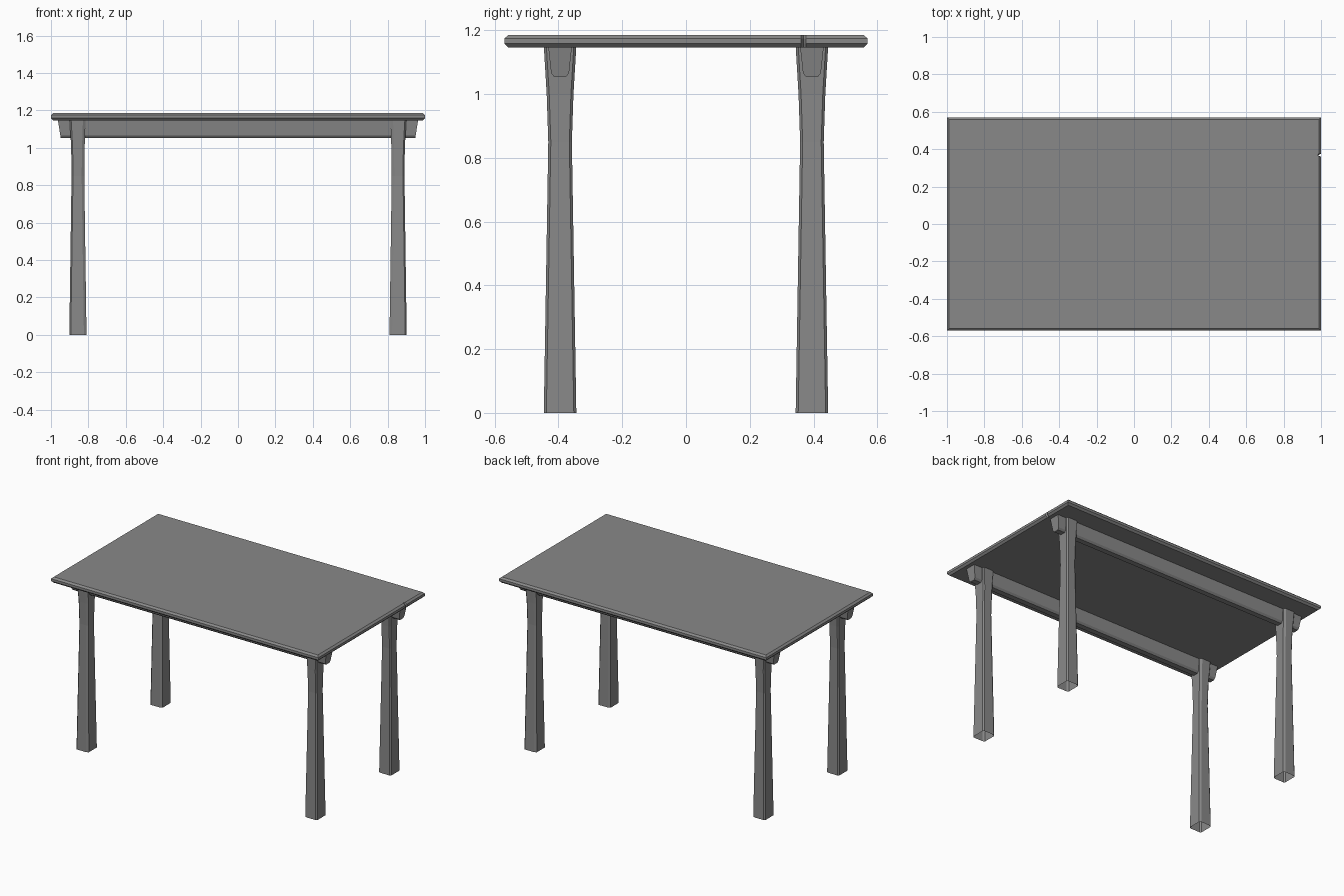
import bpy
import bmesh

if "Cube" in bpy.data.objects:
    bpy.data.objects.remove(bpy.data.objects["Cube"], do_unlink=True)

grey = bpy.data.materials.new("plain grey")
grey.use_nodes = True
colour = (0.25, 0.25, 0.25, 1)
grey.diffuse_color = colour
grey.node_tree.nodes["Principled BSDF"].inputs["Base Color"].default_value = colour


def loft(name, rings, cap_start=True, cap_end=True):
    """Skin a stack of matching point rings into one flat-shaded object."""
    bm = bmesh.new()
    loops = [[bm.verts.new(p) for p in ring] for ring in rings]
    for a, b in zip(loops, loops[1:]):
        for i in range(len(a)):
            j = (i + 1) % len(a)
            bm.faces.new((a[i], a[j], b[j], b[i]))
    if cap_start:
        bm.faces.new(loops[0][::-1])
    if cap_end:
        bm.faces.new(loops[-1])
    bmesh.ops.recalc_face_normals(bm, faces=bm.faces)
    mesh = bpy.data.meshes.new(name)
    bm.to_mesh(mesh)
    bm.free()
    mesh.materials.append(grey)
    obj = bpy.data.objects.new(name, mesh)
    bpy.context.collection.objects.link(obj)
    return obj


# Table top: chamfered slab with a small split in its left edge
def top_ring(inset, z):
    x, y = 1 - inset, 0.57 - inset
    return [(-x, -y, z), (x, -y, z), (x, 0.36, z), (0.983, 0.368, z),
            (x, 0.376, z), (x, y, z), (-x, y, z)]


loft("table_top", [top_ring(0.012, 1.146), top_ring(0, 1.158),
                   top_ring(0, 1.174), top_ring(0.012, 1.185)])


# Legs: chamfered, waisted near the top, open underneath
def leg_ring(sx, sy, x0, x1, half, z):
    c, d, mid = 0.008, 0.014, 0.395
    profile = [(x0 + d, -half), (x1 - c, -half), (x1, c - half), (x1, half - c),
               (x1 - c, half), (x0 + d, half), (x0, half - c), (x0, c - half)]
    return [(sx * x, sy * (mid + y), z) for x, y in profile]


LEG = [(0.81, 0.902, 0.051, 0), (0.822, 0.89, 0.037, 0.85),
       (0.82, 0.892, 0.042, 1.0), (0.815, 0.9, 0.051, 1.15)]
for sx, side in ((-1, "right"), (1, "left")):
    for sy, end in ((-1, "front"), (1, "back")):
        loft(f"{end}_{side}_leg", [leg_ring(sx, sy, *row) for row in LEG],
             cap_start=False)


# Rails: long tapered beams passing through the legs
def rail_ring(x, slope, sy):
    section = [(-0.037, 1.148), (0.037, 1.148), (0.028, 1.066),
               (0.018, 1.053), (-0.018, 1.053), (-0.028, 1.066)]
    return [(x - slope * (1.148 - z), sy * (0.395 + y), z) for y, z in section]


for sy, end in ((-1, "front"), (1, "back")):
    loft(f"{end}_rail", [rail_ring(-0.963, -0.16, sy), rail_ring(0.963, 0.16, sy)])
